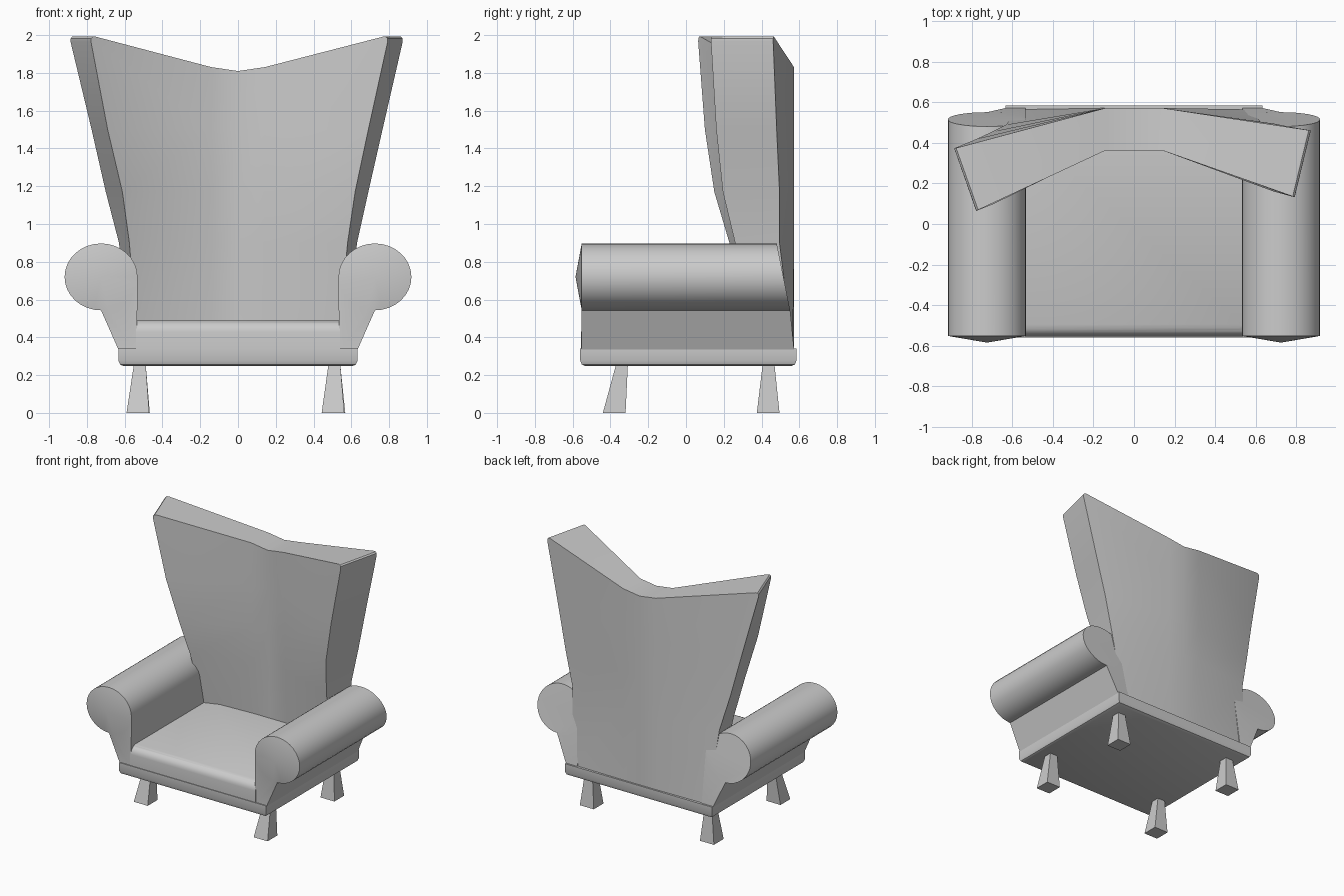
import bpy, bmesh
from math import cos, sin, pi, radians

if "Cube" in bpy.data.objects:
    bpy.data.objects.remove(bpy.data.objects["Cube"])


def finish(bm, name, angle=35):
    bmesh.ops.recalc_face_normals(bm, faces=bm.faces)
    me = bpy.data.meshes.new(name)
    bm.to_mesh(me)
    bm.free()
    ob = bpy.data.objects.new(name, me)
    bpy.context.collection.objects.link(ob)
    bpy.ops.object.select_all(action='DESELECT')
    bpy.context.view_layer.objects.active = ob
    ob.select_set(True)
    if angle:
        bpy.ops.object.shade_smooth_by_angle(angle=radians(angle))
    return ob


def hull(loop_a, loop_b):
    """Closed solid between two loops of equal length."""
    bm = bmesh.new()
    a = [bm.verts.new(p) for p in loop_a]
    b = [bm.verts.new(p) for p in loop_b]
    n = len(a)
    bm.faces.new(a)
    bm.faces.new(b[::-1])
    for i in range(n):
        bm.faces.new((a[i], a[(i + 1) % n], b[(i + 1) % n], b[i]))
    return bm


def rect(x0, x1, y0, y1, z):
    return [(x0, y0, z), (x1, y0, z), (x1, y1, z), (x0, y1, z)]


def bevel(bm, test, offset, segments):
    edges = [e for e in bm.edges if test(e.verts[0].co, e.verts[1].co)]
    bmesh.ops.bevel(bm, geom=edges, offset=offset, segments=segments,
                    profile=0.5, affect='EDGES')


# base frame with chamfered underside
bm = hull(rect(-.633, .633, -.56, .585, .247), rect(-.633, .633, -.56, .585, .34))
bevel(bm, lambda p, q: max(p.z, q.z) < .3, .03, 2)
finish(bm, "base_frame", 30)

# seat cushion with a rounded front
bm = hull(rect(-.54, .54, -.555, .45, .335), rect(-.54, .54, -.555, .45, .488))
bevel(bm, lambda p, q: min(p.z, q.z) > .4 and max(p.y, q.y) < -.5, .06, 5)
bevel(bm, lambda p, q: min(p.z, q.z) > .48 and p.x == q.x and abs(p.x) > .5, .025, 2)
finish(bm, "seat", 40)


# rolled arms: full roll with a shallow cone front, on a leaning panel
def arm(side, name, n=32):
    cx, cz, rx, rz = .725, .72, .193, .177
    rear = lambda z: .48 + (.9 - z) * .2 if z > .5 else .572
    ring = [(cx + rx * cos(2 * pi * i / n), cz + rz * sin(2 * pi * i / n)) for i in range(n)]
    ring += [(.535, .335), (.633, .335)]
    bm = bmesh.new()
    front = [bm.verts.new((side * x, -.552, z)) for x, z in ring]
    back = [bm.verts.new((side * x, rear(z), z)) for x, z in ring]
    tip = bm.verts.new((side * cx, -.585, cz))
    for i in range(n):
        bm.faces.new((front[i], front[(i + 1) % n], tip))
    # flat front of the panel, and the rear end
    h, q = n // 2, 3 * n // 4
    bm.faces.new([front[n], front[n + 1]] + front[h:q + 1][::-1])
    bm.faces.new(back[:n])
    bm.faces.new([back[n], back[n + 1]] + back[h:q + 1][::-1])
    # skin round the outline
    outline = list(range(q, n)) + list(range(0, h + 1)) + [n, n + 1]
    for i, j in zip(outline, outline[1:] + outline[:1]):
        bm.faces.new((front[i], front[j], back[j], back[i]))
    finish(bm, name, 35)


arm(-1, "left_arm")
arm(1, "right_arm")

# winged back: level, middle front y, then left/right front and left/right rear corners
levels = [
    (.335, .40, (-.53, .38), (.53, .38), (-.58, .565), (.58, .565)),
    (.90, .385, (-.575, .23), (.58, .26), (-.63, .49), (.63, .495)),
    (1.17, .375, (-.612, .15), (.62, .195), (-.70, .455), (.69, .495)),
    (1.50, .37, (-.69, .10), (.69, .16), (-.775, .42), (.765, .48)),
    (2.00, .363, (-.785, .062), (.80, .13), (-.895, .37), (.88, .46)),
]
bm = bmesh.new()
rings = []
for z, yc, fl, fr, rl, rr in levels:
    zc, zm = (1.83, 1.81) if z == 2 else (z, z)
    f = [(*fl, z), (-.14, yc, zc), (0, yc, zm), (.14, yc, zc), (*fr, z)]
    r = [(*rl, z), (-.14, .572, zc), (0, .572, zm), (.14, .572, zc), (*rr, z)]
    rings.append([bm.verts.new(p) for p in f + r[::-1]])
for a, b in zip(rings, rings[1:]):
    for i in range(10):
        j = (i + 1) % 10
        bm.faces.new((a[i], a[j], b[j], b[i]))
for ring in (rings[0], rings[-1]):
    for i in range(4):
        bm.faces.new((ring[i], ring[i + 1], ring[8 - i], ring[9 - i]))
bevel(bm, lambda p, q: min(p.z, q.z) > 1.99 and p.x * q.x > 0, .035, 3)
finish(bm, "winged_back", 32)

# tapered, splayed legs: (name, top centre, foot centre)
for name, tx, ty, fx, fy in [
        ("front_left_leg", -.52, -.34, -.53, -.38), ("front_right_leg", .51, -.34, .503, -.38),
        ("back_left_leg", -.52, .437, -.527, .435), ("back_right_leg", .51, .437, .508, .435)]:
    t, b = .032, .06
    finish(hull(rect(fx - b, fx + b, fy - b, fy + b, 0),
                rect(tx - t, tx + t, ty - t, ty + t, .25)), name, 0)
